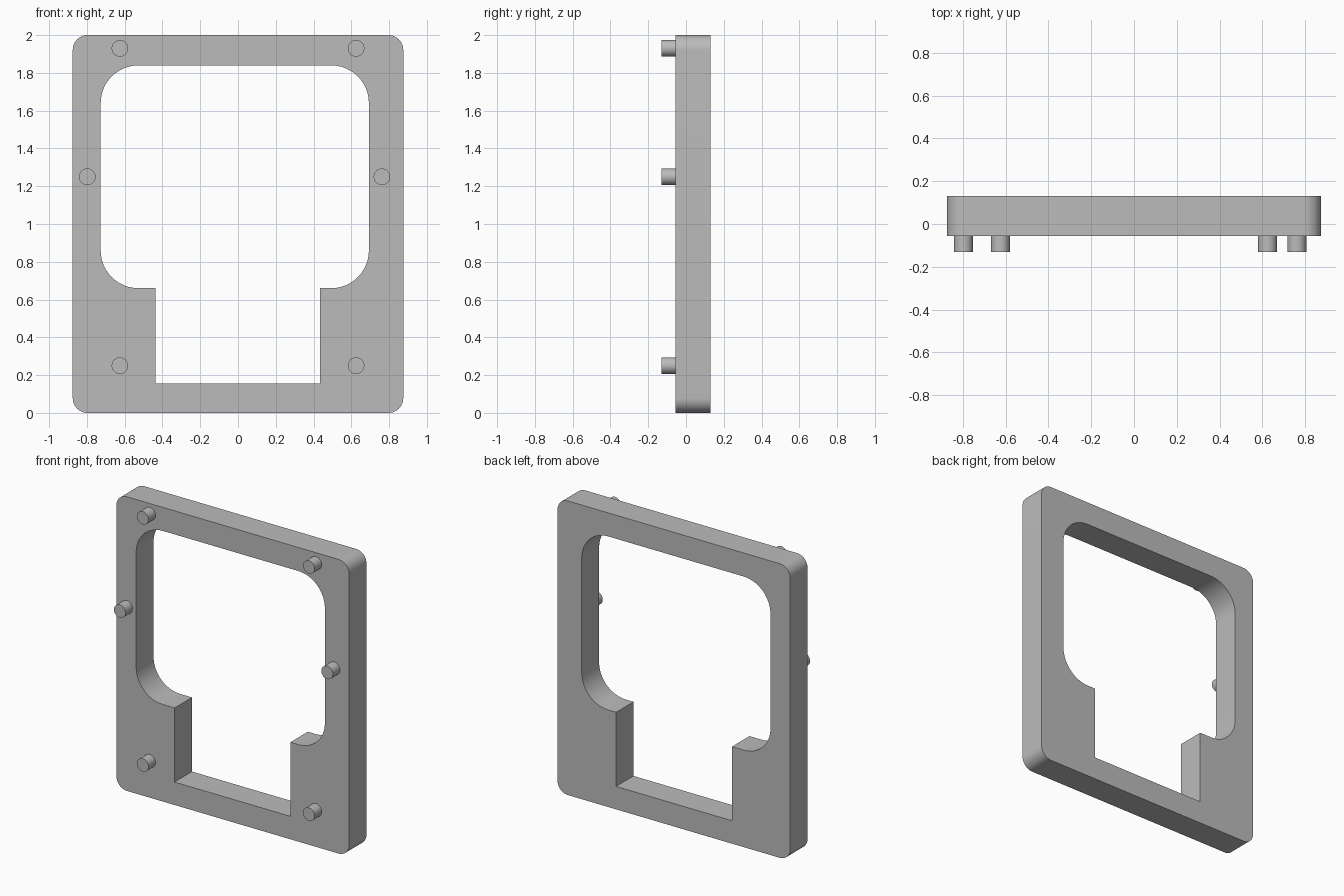
import bpy
import bmesh
from math import cos, sin, pi
from mathutils import Matrix

cube = bpy.data.objects.get("Cube")
if cube:
    bpy.data.objects.remove(cube, do_unlink=True)

FRONT, BACK = -0.056, 0.131      # plate faces along y
PIN_TIP = -0.131
PIN_RADIUS = 0.044

grey = bpy.data.materials.new("plain grey")
grey.use_nodes = True
grey.diffuse_color = (0.5, 0.5, 0.5, 1)
grey.node_tree.nodes["Principled BSDF"].inputs["Base Color"].default_value = (0.5, 0.5, 0.5, 1)


def rounded_rect(x0, x1, z0, z1, r, steps=12):
    """Counter-clockwise outline, starting at the lower right corner."""
    centres = [(x1 - r, z0 + r), (x1 - r, z1 - r), (x0 + r, z1 - r), (x0 + r, z0 + r)]
    points = []
    for i, (cx, cz) in enumerate(centres):
        for k in range(steps + 1):
            a = (i - 1 + k / steps) * pi / 2
            points.append((cx + r * cos(a), cz + r * sin(a)))
    return points


def finish(obj):
    obj.data.materials.clear()
    obj.data.materials.append(grey)
    bpy.ops.object.select_all(action="DESELECT")
    obj.select_set(True)
    bpy.context.view_layer.objects.active = obj
    bpy.ops.object.shade_smooth_by_angle(angle=pi / 6)


# Plate: rounded outline with a rounded window that drops into a square notch
outer = rounded_rect(-0.875, 0.875, 0, 2, 0.078)
window = rounded_rect(-0.727, 0.693, 0.66, 1.84, 0.2)
notch = [(-0.438, 0.66), (-0.438, 0.156), (0.434, 0.156), (0.434, 0.66)]

curve = bpy.data.curves.new("frame_outline", "CURVE")
curve.dimensions = "2D"
curve.fill_mode = "BOTH"
curve.extrude = (BACK - FRONT) / 2
for outline in (outer, window + notch):
    spline = curve.splines.new("POLY")
    spline.points.add(len(outline) - 1)
    for point, (x, z) in zip(spline.points, outline):
        point.co = (x, z, 0, 1)
    spline.use_cyclic_u = True

frame = bpy.data.objects.new("frame_plate", curve)
bpy.context.collection.objects.link(frame)
bpy.ops.object.select_all(action="DESELECT")
frame.select_set(True)
bpy.context.view_layer.objects.active = frame
bpy.ops.object.convert(target="MESH")
frame = bpy.context.view_layer.objects.active

# Stand the plate upright and weld its walls to its faces
bm = bmesh.new()
bm.from_mesh(frame.data)
bm.transform(Matrix.Translation((0, (FRONT + BACK) / 2, 0)) @ Matrix.Rotation(pi / 2, 4, "X"))
bmesh.ops.remove_doubles(bm, verts=bm.verts, dist=0.0001)
bmesh.ops.recalc_face_normals(bm, faces=bm.faces)
bm.to_mesh(frame.data)
bm.free()
finish(frame)

# Locating pins on the front face
pins = {
    "upper_right_pin": (-0.625, 1.93), "upper_left_pin": (0.625, 1.93),
    "middle_right_pin": (-0.798, 1.25), "middle_left_pin": (0.762, 1.25),
    "lower_right_pin": (-0.625, 0.25), "lower_left_pin": (0.625, 0.25),
}
for name, (x, z) in pins.items():
    bpy.ops.mesh.primitive_cylinder_add(
        vertices=32, radius=PIN_RADIUS, depth=FRONT - PIN_TIP,
        location=(x, (FRONT + PIN_TIP) / 2, z), rotation=(pi / 2, 0, 0))
    pin = bpy.context.object
    pin.name = name
    finish(pin)
